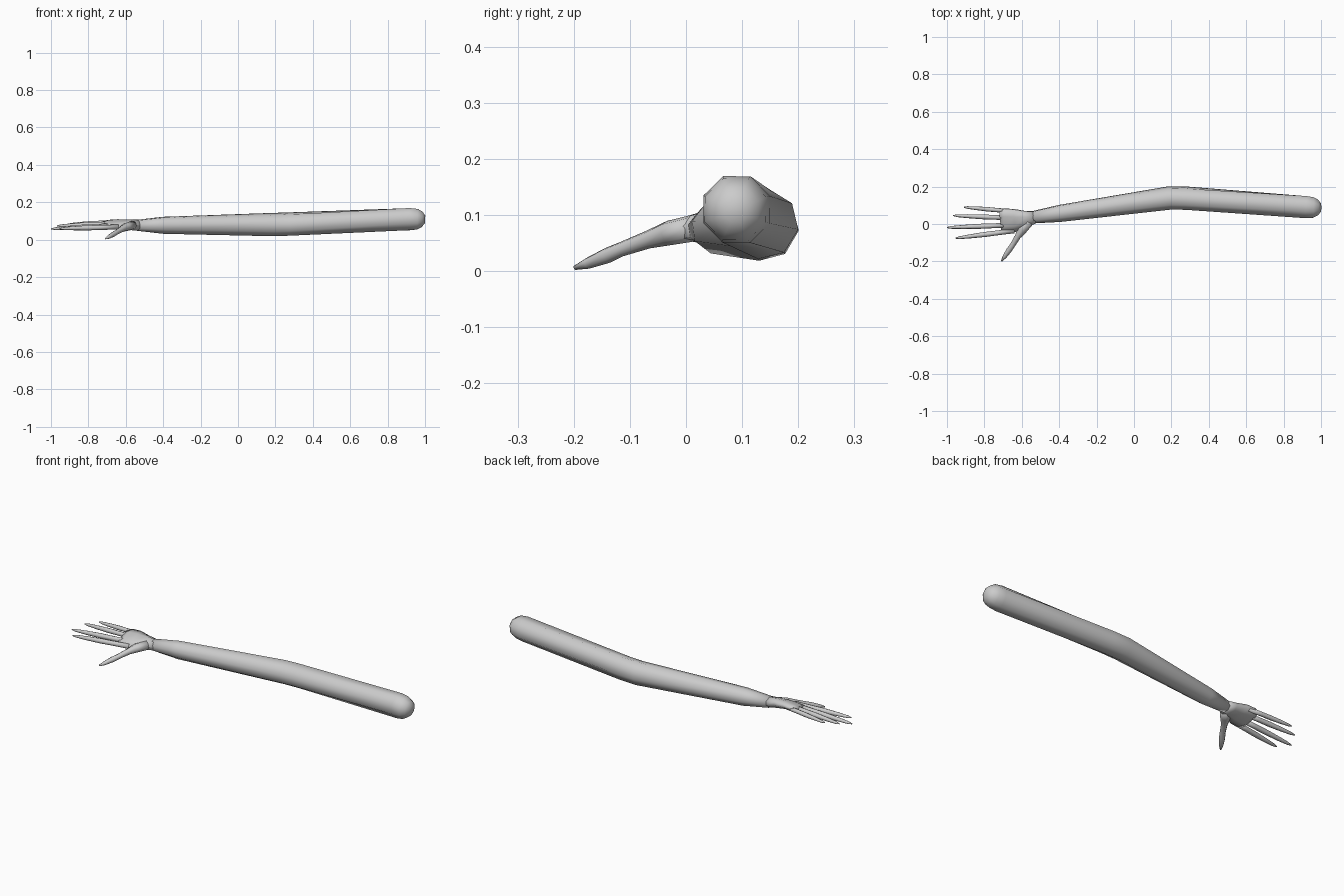
import bpy, bmesh, math
from mathutils import Vector

skin = bpy.data.materials.new("light_grey")
skin.diffuse_color = (0.6, 0.6, 0.6, 1)


def tube(name, rings, sides=8):
    """Loft rings of (centre, half width, half height, tilt deg, vertex phase deg)."""
    bm = bmesh.new()
    centres = [Vector(r[0]) for r in rings]
    loops = []
    for i, (c, w, h, tilt, phase) in enumerate(rings):
        t = (centres[min(i + 1, len(rings) - 1)] - centres[max(i - 1, 0)]).normalized()
        side = t.cross(Vector((0, 0, 1))).normalized()
        up = side.cross(t)
        ca, sa = math.cos(math.radians(tilt)), math.sin(math.radians(tilt))
        u, v = side * ca + up * sa, up * ca - side * sa
        loop = []
        for k in range(sides):
            a = 2 * math.pi * k / sides + math.radians(phase)
            loop.append(bm.verts.new(Vector(c) + u * w * math.cos(a) + v * h * math.sin(a)))
        loops.append(loop)
    for a, b in zip(loops, loops[1:]):
        for k in range(sides):
            j = (k + 1) % sides
            bm.faces.new((a[k], a[j], b[j], b[k]))
    bm.faces.new(loops[0])
    bm.faces.new(loops[-1])
    bmesh.ops.recalc_face_normals(bm, faces=bm.faces)
    me = bpy.data.meshes.new(name)
    bm.to_mesh(me)
    bm.free()
    me.materials.append(skin)
    for p in me.polygons:
        p.use_smooth = True
    ob = bpy.data.objects.new(name, me)
    bpy.context.collection.objects.link(ob)
    return ob


# Arm: rounded shoulder end, bent elbow, tapering to the wrist
tube("arm", [
    ((1.0, 0.088, 0.108), 0.022, 0.022, 0, 22),
    ((0.985, 0.088, 0.109), 0.044, 0.044, 0, 22),
    ((0.96, 0.088, 0.11), 0.059, 0.059, 0, 22),
    ((0.92, 0.09, 0.11), 0.064, 0.064, 0, 22),
    ((0.28, 0.138, 0.084), 0.063, 0.063, 0, 36),
    ((0.19, 0.139, 0.081), 0.063, 0.063, 0, 37),
    ((-0.40, 0.056, 0.077), 0.047, 0.047, 0, 30),
    ((-0.54, 0.036, 0.077), 0.034, 0.030, 10, 22),
])

# Palm: flattened, with the thumb side lower
tube("palm", [
    ((-0.53, 0.037, 0.077), 0.035, 0.030, 10, 22),
    ((-0.58, 0.027, 0.080), 0.047, 0.026, 18, 22),
    ((-0.64, 0.019, 0.082), 0.068, 0.022, 18, 22),
    ((-0.69, 0.017, 0.080), 0.072, 0.018, 17, 22),
    ((-0.715, 0.015, 0.078), 0.066, 0.011, 17, 22),
])


# Digits: slim tubes narrowing at the tip
def digit(name, base, tip, r):
    b, t = Vector(base), Vector(tip)
    tube(name, [(b.lerp(t, f), r * s, r * s, 0, 0) for f, s in
                ((0, 1.0), (0.3, 0.95), (0.5, 1.0), (0.75, 0.8), (0.93, 0.55), (1, 0.2))])


digit("little_finger", (-0.66, 0.068, 0.094), (-0.91, 0.090, 0.082), 0.012)
digit("ring_finger", (-0.66, 0.032, 0.086), (-0.967, 0.045, 0.074), 0.013)
digit("middle_finger", (-0.66, -0.006, 0.076), (-1.0, -0.019, 0.058), 0.0135)
digit("index_finger", (-0.64, -0.036, 0.068), (-0.955, -0.076, 0.059), 0.0135)

# Thumb, with a broad root blending into the palm
tube("thumb", [
    ((-0.565, 0.015, 0.077), 0.030, 0.024, 0, 0),
    ((-0.598, -0.030, 0.068), 0.026, 0.022, 0, 0),
    ((-0.622, -0.068, 0.056), 0.016, 0.016, 0, 0),
    ((-0.650, -0.115, 0.039), 0.014, 0.013, 0, 0),
    ((-0.668, -0.140, 0.028), 0.015, 0.014, 0, 0),
    ((-0.692, -0.175, 0.014), 0.011, 0.010, 0, 0),
    ((-0.708, -0.198, 0.006), 0.004, 0.004, 0, 0),
])
